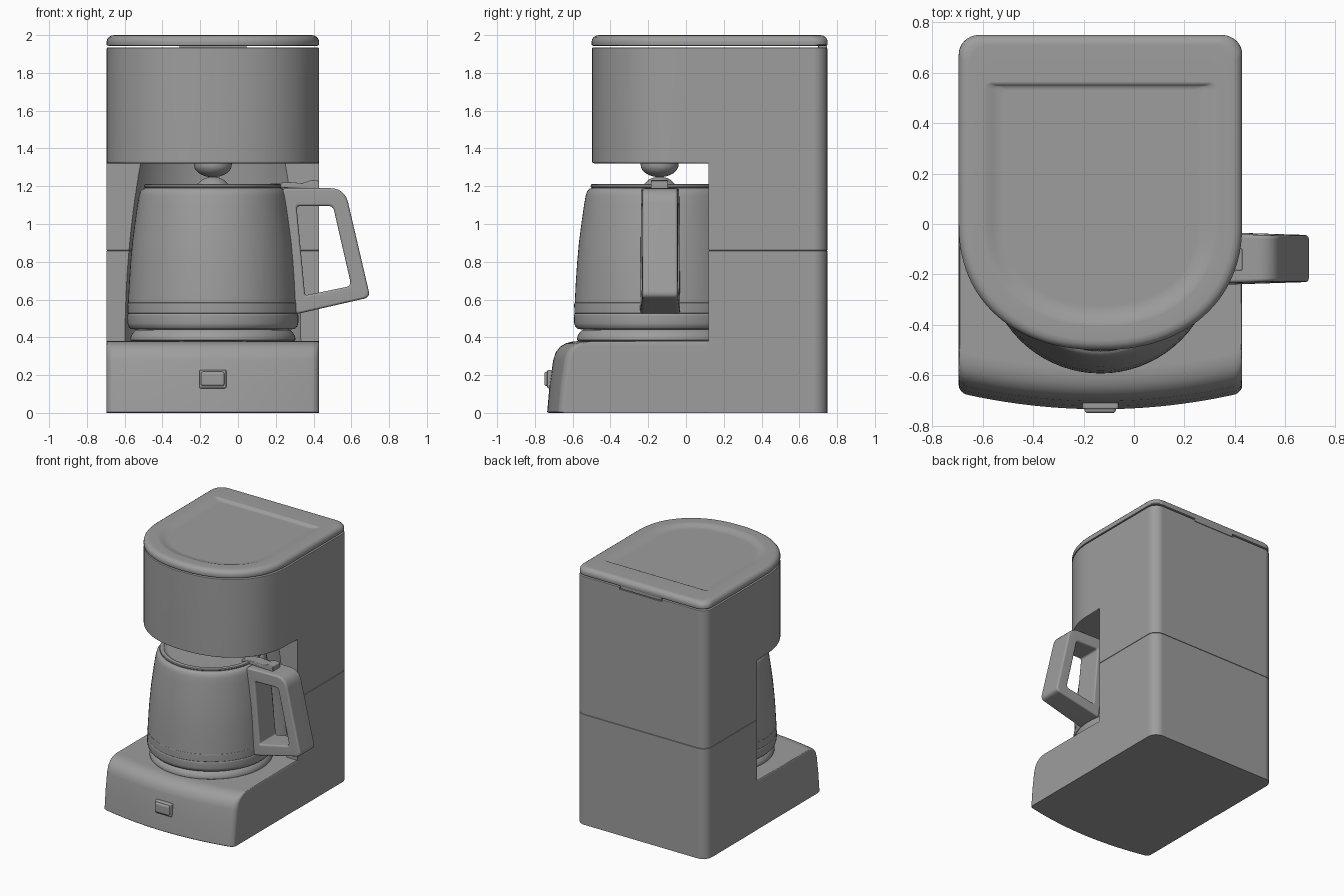
import bpy, bmesh
from math import sin, cos, pi, sqrt, asin, copysign
from mathutils import Vector

if "Cube" in bpy.data.objects:
    bpy.data.objects.remove(bpy.data.objects["Cube"])

CX, CY = -0.133, -0.14      # middle of body, carafe axis
A, BACK, FACE, CORNER = 0.5625, 0.748, 0.12, 0.075   # half width, rear, column face, rear radius

grey = bpy.data.materials.new("dark_grey")
grey.diffuse_color = (0.34, 0.34, 0.34, 1)
grey.use_nodes = True
grey.node_tree.nodes["Principled BSDF"].inputs["Base Color"].default_value = grey.diffuse_color


def finish(ob, bevel=0, cutter=None, angle=35):
    bpy.context.view_layer.objects.active = ob
    for o in bpy.context.selected_objects:
        o.select_set(False)
    ob.select_set(True)
    if cutter:
        m = ob.modifiers.new("notch", 'BOOLEAN')
        m.object, m.solver = cutter, 'EXACT'
        bpy.ops.object.modifier_apply(modifier=m.name)
    if bevel:
        m = ob.modifiers.new("bevel", 'BEVEL')
        m.width, m.segments, m.limit_method = bevel, 3, 'ANGLE'
        m.angle_limit = 0.7
        bpy.ops.object.modifier_apply(modifier=m.name)
    bpy.ops.object.shade_smooth_by_angle(angle=angle * pi / 180)
    m = ob.modifiers.new("normals", 'WEIGHTED_NORMAL')   # keeps large faces flat
    m.keep_sharp = True
    bpy.ops.object.modifier_apply(modifier=m.name)
    ob.data.materials.clear()
    ob.data.materials.append(grey)
    return ob


def loft(name, layers, wrap=False):
    """Skin a stack of equal-length loops; cap the ends or wrap round."""
    bm = bmesh.new()
    rings = [[bm.verts.new(p) for p in loop] for loop in layers]
    n = len(rings[0])
    pairs = list(zip(rings, rings[1:]))
    if wrap:
        pairs.append((rings[-1], rings[0]))
    else:
        bm.faces.new(rings[0])
        bm.faces.new(rings[-1])
    for a, b in pairs:
        for i in range(n):
            j = (i + 1) % n
            bm.faces.new((a[i], a[j], b[j], b[i]))
    bmesh.ops.recalc_face_normals(bm, faces=bm.faces)
    me = bpy.data.meshes.new(name)
    bm.to_mesh(me)
    bm.free()
    ob = bpy.data.objects.new(name, me)
    bpy.context.collection.objects.link(ob)
    return ob


def lathe(name, profile, n=72):
    return finish(loft(name, [[(CX + r * cos(2 * pi * i / n), CY + r * sin(2 * pi * i / n), z)
                               for i in range(n)] for r, z in profile]))


def box(name, lo, hi):
    x0, y0, z0 = lo
    x1, y1, z1 = hi
    return loft(name, [[(x0, y0, z), (x1, y0, z), (x1, y1, z), (x0, y1, z)] for z in (z0, z1)])


def rounded(pts, radii, n=6):
    """Polygon with each corner replaced by a small curve."""
    out = []
    for i, p in enumerate(pts):
        p, a, b = Vector(p), Vector(pts[i - 1]), Vector(pts[(i + 1) % len(pts)])
        s = p + (a - p).normalized() * radii[i]
        e = p + (b - p).normalized() * radii[i]
        for k in range(n + 1):
            t = k / n
            out.append(s * (1 - t) ** 2 + p * 2 * t * (1 - t) + e * t * t)
    return out


def back_corners(a, back, r, n=8):
    """Rounded rear corners, running from right side to left side."""
    right = [(CX + a - r + r * cos(t * pi / 2 / n), back - r + r * sin(t * pi / 2 / n)) for t in range(n + 1)]
    return right + [(2 * CX - x, y) for x, y in reversed(right)]


def at(loop, z):
    return [(x, y, z) for x, y in loop]


# Base: bowed, leaning front with a rounded top edge
def base_loop(front, side):
    loop = back_corners(A, BACK, CORNER) + [(CX - A, FACE), (CX - A + side, FACE - 0.01)]
    n = 60
    for i in range(n + 1):
        u = sin(pi / 2 * (-1 + 2 * i / n))
        c = max(0, (abs(u) - 0.94) / 0.06)
        loop.append((CX + (A - side) * u, front + 0.065 * u * u + 0.03 * (1 - sqrt(1 - min(1, c * c)))))
    return loop + [(CX + A - side, FACE - 0.01), (CX + A, FACE)]


base_sections = [(0, -0.728, 0.002), (0.006, -0.735, 0), (0.15, -0.722, 0), (0.28, -0.703, 0),
                 (0.32, -0.69, 0), (0.35, -0.667, 0), (0.368, -0.638, 0.001),
                 (0.377, -0.605, 0.003), (0.38, -0.57, 0.006)]
finish(loft("base", [at(base_loop(f, s), z) for z, f, s in base_sections]))


# Column: two stacked halves with a hollow that follows the carafe
def column_loop(z, d=0):
    r = 0.533 - 0.07 * ((z - 0.38) / 0.94) ** 2 + d
    f = FACE + d
    a0 = asin((f - CY) / r)
    arc = [(CX - r * cos(a0 + (pi - 2 * a0) * i / 40), CY + r * sin(a0 + (pi - 2 * a0) * i / 40))
           for i in range(41)]
    return at(back_corners(A - d, BACK - d, CORNER) + [(CX - A + d, f)] + arc + [(CX + A - d, f)], z)


def column(name, z0, z1, d0, d1):
    zs = [z0 + (z1 - z0) * i / 8 for i in range(9)]
    layers = [column_loop(z) for z in zs]
    if d0:
        layers.insert(0, column_loop(z0 - 0.002, d0))
    if d1:
        layers.append(column_loop(z1 + 0.002, d1))
    finish(loft(name, layers))


column("lower_column", 0.38, 0.858, 0, 0.004)
column("upper_column", 0.862, 1.32, 0.004, 0)


# Head and lid share a D-shaped outline with a slightly squared front
def d_loop(a, back, b, r, z, straight=None):
    loop = back_corners(straight or a, back, r)
    if straight:
        loop.append((CX - straight, FACE))
    p = 2 / 2.2
    for i in range(57):
        c, s = -cos(pi * i / 56), max(0, sin(pi * i / 56))
        loop.append((CX + a * copysign(abs(c) ** p, c), -b * s ** p))
    if straight:
        loop.append((CX + straight, FACE))
    return at(loop, z)


head = loft("head", [d_loop(A - d, BACK - e, 0.498 - d, CORNER, z, A - e) for d, e, z in
                     [(0.014, 0, 1.32), (0.004, 0, 1.324), (0, 0, 1.333), (0, 0, 1.929),
                      (0.002, 0.002, 1.933), (0.006, 0.006, 1.935)]])
notch = box("hinge_notch_cutter", (-0.315, 0.69, 1.918), (0.05, 0.8, 1.96))
notch.hide_render = True
finish(head, cutter=notch)
bpy.data.objects.remove(notch)
finish(box("hinge", (-0.31, 0.70, 1.923), (0.045, 0.747, 1.965)), bevel=0.003)

lid_edge = [(0.012, 1.943), (0.003, 1.945), (0, 1.95), (0, 1.966), (0.003, 1.978),
            (0.011, 1.989), (0.023, 1.997), (0.04, 2.0)]
lid = [d_loop(A - d, 0.75 - d, 0.5 - d, 0.08, z) for d, z in lid_edge]
# (half width, rear, front depth, rear radius, height) of the dished top
lid += [d_loop(a, k, b, r, z) for a, k, b, r, z in
        [(0.465, 0.565, 0.405, 0.03, 2.0), (0.45, 0.556, 0.39, 0.02, 1.998),
         (0.43, 0.55, 0.37, 0.015, 1.991), (0.41, 0.545, 0.35, 0.015, 1.985),
         (0.385, 0.53, 0.325, 0.015, 1.982)]]
finish(loft("lid", lid))

# Drip outlet under the head, and warming plate
lathe("drip_outlet", [(0.1, 1.33), (0.1, 1.315)] +
      [(0.1 * cos(t * pi / 16) + 0.001, 1.315 - 0.067 * sin(t * pi / 16)) for t in range(1, 9)], 40)
lathe("warming_plate", [(0.425, 0.378), (0.436, 0.385), (0.437, 0.395), (0.433, 0.41),
                        (0.423, 0.425), (0.41, 0.438), (0.4, 0.441)])

# Carafe with base band, glass body and lid
lathe("carafe_band", [(0.40, 0.44), (0.435, 0.445), (0.447, 0.458), (0.452, 0.475), (0.453, 0.515),
                      (0.451, 0.522), (0.449, 0.524), (0.449, 0.526), (0.451, 0.528), (0.452, 0.576),
                      (0.45, 0.583), (0.43, 0.586)])
lathe("carafe_body", [(0.43, 0.57), (0.449, 0.58), (0.447, 0.62), (0.443, 0.7), (0.436, 0.8),
                      (0.427, 0.9), (0.414, 1.0), (0.4, 1.1), (0.391, 1.15), (0.384, 1.172),
                      (0.372, 1.186), (0.355, 1.192)])
lathe("carafe_lid", [(0.345, 1.185), (0.362, 1.193), (0.365, 1.2), (0.363, 1.209), (0.355, 1.212),
                     (0.335, 1.21), (0.325, 1.2), (0.3, 1.192), (0.12, 1.192), (0.095, 1.2),
                     (0.078, 1.215), (0.06, 1.233), (0.038, 1.244), (0.015, 1.249), (0.001, 1.25)])

# Handle: open frame with rounded corners
outer = rounded([(0.235, 1.19), (0.565, 1.19), (0.7, 0.612), (0.305, 0.522)], [0.02, 0.08, 0.035, 0.02])
inner = rounded([(0.31, 1.095), (0.503, 1.095), (0.6, 0.672), (0.355, 0.622)], [0.02, 0.025, 0.03, 0.015])


def handle_loop(pts, side):
    return [(p.x, CY + 0.003 + side * (0.106 - 0.03 * (p.x - 0.3) - 0.01 * (p.y - 0.52)), p.y) for p in pts]


finish(loft("handle", [handle_loop(outer, -1), handle_loop(outer, 1),
                       handle_loop(inner, 1), handle_loop(inner, -1)], wrap=True), bevel=0.014)

# Thumb tab on the carafe lid
tab = [(0.16, 1.195), (0.16, 1.212), (0.27, 1.222), (0.34, 1.216), (0.39, 1.233), (0.43, 1.228), (0.43, 1.185)]
finish(loft("thumb_tab", [[(x, y, z) for x, z in tab] for y in (-0.185, -0.095)]), bevel=0.006)

# Power switch
finish(box("switch_frame", (-0.205, -0.735, 0.13), (-0.062, -0.68, 0.228)), bevel=0.008)
finish(box("switch_rocker", (-0.196, -0.75, 0.142), (-0.072, -0.70, 0.218)), bevel=0.012)
